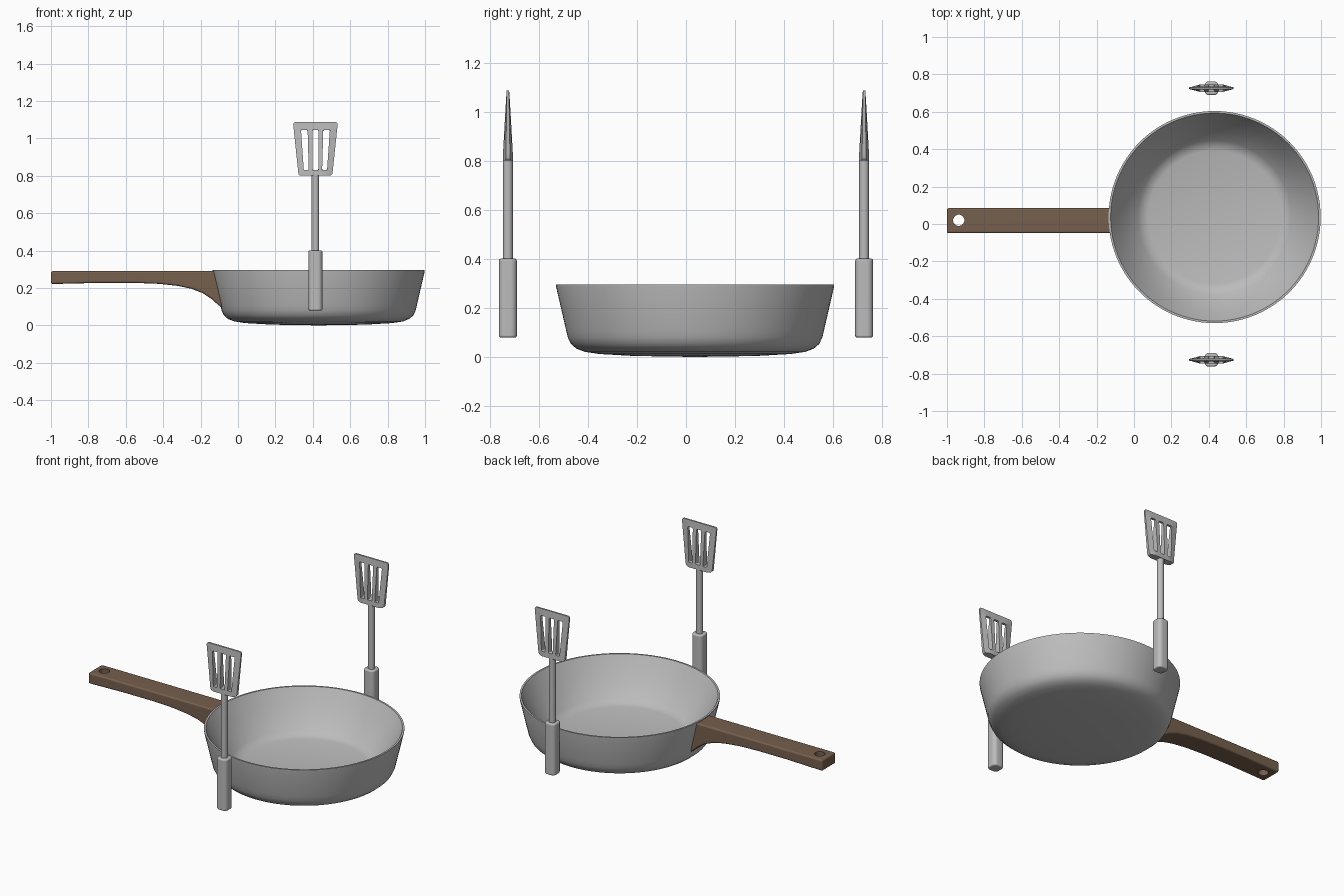
import bpy, bmesh, math
from mathutils import Matrix, Vector

cube = bpy.data.objects.get("Cube")
if cube:
    bpy.data.objects.remove(cube, do_unlink=True)


def material(name, rgb):
    m = bpy.data.materials.new(name)
    m.use_nodes = True
    m.diffuse_color = (*rgb, 1)
    bsdf = m.node_tree.nodes["Principled BSDF"]
    bsdf.inputs["Base Color"].default_value = (*rgb, 1)
    bsdf.inputs["Roughness"].default_value = 0.5
    return m


STEEL = material("grey metal", (0.50, 0.50, 0.50))
WOOD = material("brown wood", (0.18, 0.115, 0.075))


def apply(ob, mod):
    bpy.ops.object.select_all(action="DESELECT")
    ob.select_set(True)
    bpy.context.view_layer.objects.active = ob
    bpy.ops.object.modifier_apply(modifier=mod.name)


def make(name, bm, mat, bevel=0, segments=3):
    """Turn a bmesh into an object with optional rounded edges."""
    bmesh.ops.recalc_face_normals(bm, faces=bm.faces)
    mesh = bpy.data.meshes.new(name)
    bm.to_mesh(mesh)
    bm.free()
    mesh.materials.append(mat)
    ob = bpy.data.objects.new(name, mesh)
    bpy.context.collection.objects.link(ob)
    if bevel:
        mod = ob.modifiers.new("rounded edges", "BEVEL")
        mod.width = bevel
        mod.segments = segments
        mod.limit_method = "ANGLE"
        apply(ob, mod)
    return ob


def smooth(ob, angle=45, weighted=True):
    """Smooth shading that keeps large faces flat."""
    bpy.ops.object.select_all(action="DESELECT")
    ob.select_set(True)
    bpy.context.view_layer.objects.active = ob
    bpy.ops.object.shade_smooth_by_angle(angle=math.radians(angle))
    if weighted:
        mod = ob.modifiers.new("flat faces", "WEIGHTED_NORMAL")
        mod.keep_sharp = True
        apply(ob, mod)


# Pan: outer wall, rim, sloping inner wall and floor turned around a vertical axis
PAN = Vector((0.431, 0.037, 0))
profile = [(0, 0), (0.25, 0.004), (0.39, 0.012), (0.45, 0.021), (0.484, 0.034),
           (0.506, 0.053), (0.519, 0.08), (0.526, 0.11), (0.567, 0.288),
           (0.567, 0.295), (0.556, 0.295), (0.552, 0.288), (0.51, 0.215),
           (0.46, 0.145), (0.41, 0.088), (0.385, 0.068), (0.355, 0.06), (0, 0.056)]
bm = bmesh.new()
verts = [bm.verts.new(PAN + Vector((r, 0, z))) for r, z in profile]
edges = [bm.edges.new(pair) for pair in zip(verts, verts[1:])]
bmesh.ops.spin(bm, geom=verts + edges, cent=PAN, axis=(0, 0, 1),
               angle=math.tau, steps=96, use_duplicate=False)
bmesh.ops.remove_doubles(bm, verts=bm.verts, dist=0.0005)
smooth(make("pan", bm, STEEL), angle=50, weighted=False)

# Handle: side profile extruded across, flaring down against the pan wall
side = [(-1, 0.29), (-1, 0.221), (-0.75, 0.227), (-0.55, 0.227), (-0.42, 0.222),
        (-0.32, 0.211), (-0.25, 0.196), (-0.19, 0.173), (-0.14, 0.14),
        (-0.105, 0.108), (-0.08, 0.092), (-0.124, 0.29)]
bm = bmesh.new()
face = bm.faces.new([bm.verts.new((x, -0.049, z)) for x, z in side])
extruded = bmesh.ops.extrude_face_region(bm, geom=[face])["geom"]
bmesh.ops.translate(bm, vec=(0, 0.134, 0),
                    verts=[g for g in extruded if isinstance(g, bmesh.types.BMVert)])
handle = make("handle", bm, WOOD, bevel=0.01)

# Hanging hole cut through the handle's end
bm = bmesh.new()
bmesh.ops.create_cone(bm, cap_ends=True, segments=32, radius1=0.03, radius2=0.03,
                      depth=0.3, matrix=Matrix.Translation((-0.937, 0.02, 0.26)))
cutter = make("hole_cutter", bm, WOOD)
cutter.hide_render = True
cut = handle.modifiers.new("hanging hole", "BOOLEAN")
cut.operation = "DIFFERENCE"
cut.solver = "EXACT"
cut.object = cutter
apply(handle, cut)
bpy.data.objects.remove(cutter, do_unlink=True)
smooth(handle)


def spatula(label, x, y):
    # Grip: rounded square bar
    bm = bmesh.new()
    bmesh.ops.create_cube(bm, size=1, matrix=Matrix.Translation((x, y, 0.24))
                          @ Matrix.Diagonal((0.074, 0.073, 0.322, 1)))
    upright = [e for e in bm.edges if abs(e.verts[0].co.z - e.verts[1].co.z) > 0.1]
    bmesh.ops.bevel(bm, geom=upright, offset=0.024, segments=4, profile=0.5,
                    affect="EDGES")
    smooth(make(label + "_spatula_grip", bm, STEEL, bevel=0.009))

    # Shaft
    bm = bmesh.new()
    bmesh.ops.create_cone(bm, cap_ends=True, segments=24, radius1=0.02, radius2=0.02,
                          depth=0.43, matrix=Matrix.Translation((x, y, 0.605)))
    smooth(make(label + "_spatula_shaft", bm, STEEL))

    # Head: flared blade with three slots, thinning toward the top and sides
    low = [0.09, 0.06, 0.035, 0.015]
    high = [0.12, 0.08, 0.043, 0.017]
    rows = [(0.8, 0.021), (0.83, 0.02), (1.045, 0.008), (1.087, 0.005)]
    bm = bmesh.new()
    grid = {}
    for j, (z, half) in enumerate(rows):
        t = (z - 0.8) / 0.285
        right = [a + (b - a) * t for a, b in zip(low, high)]
        for i, dx in enumerate([-d for d in right] + right[::-1]):
            depth = max(half * (0.4 if i in (0, 7) else 1), 0.005)
            for s in (-1, 1):
                grid[i, j, s] = bm.verts.new((x + dx, y + s * depth, z))

    def solid(i, j):
        return 0 <= i < 7 and 0 <= j < 3 and not (j == 1 and i % 2 == 1)

    for i in range(7):
        for j in range(3):
            if not solid(i, j):
                continue
            corners = [(i, j), (i + 1, j), (i + 1, j + 1), (i, j + 1)]
            for s in (-1, 1):
                bm.faces.new([grid[a, b, s] for a, b in corners])
            beside = [(i, j - 1), (i + 1, j), (i, j + 1), (i - 1, j)]
            for k, cell in enumerate(beside):
                if not solid(*cell):
                    p, q = corners[k], corners[(k + 1) % 4]
                    bm.faces.new([grid[*p, -1], grid[*q, -1], grid[*q, 1], grid[*p, 1]])

    # Round the outline corners and the slot corners
    def across(columns, levels):
        return [bm.edges.get((grid[i, j, -1], grid[i, j, 1]))
                for i in columns for j in levels]

    slot_corners = across(range(1, 7), (1, 2))
    for corner_edges, radius in ((across((0, 7), (0, 3)), 0.014), (slot_corners, 0.007)):
        bmesh.ops.bevel(bm, geom=corner_edges, offset=radius, segments=3, profile=0.5,
                        affect="EDGES")
    smooth(make(label + "_spatula_head", bm, STEEL, bevel=0.004, segments=2))


spatula("front", 0.414, -0.726)
spatula("back", 0.414, 0.726)
